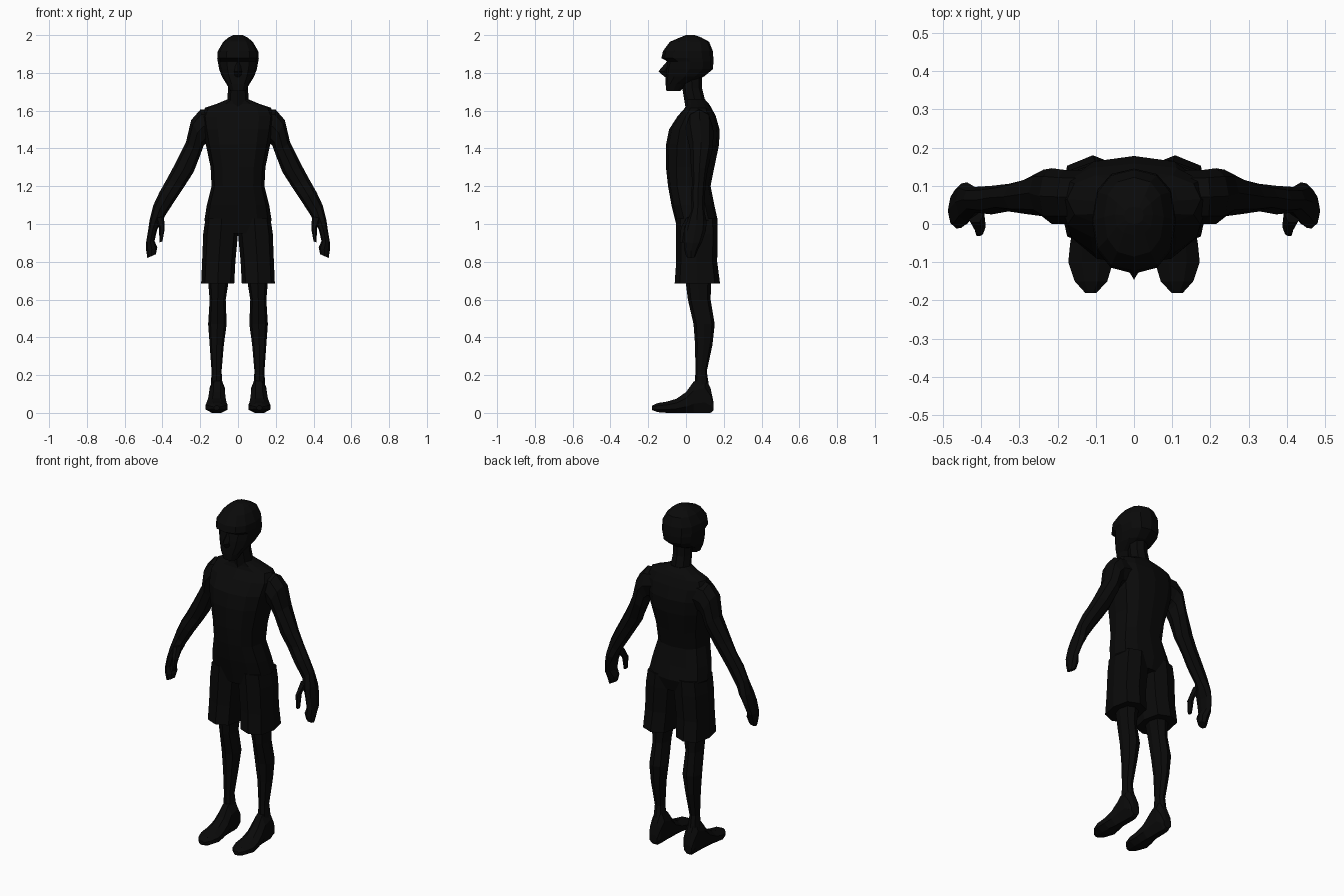
import bpy, bmesh, math
from mathutils import Vector

black = bpy.data.materials.new("black")
black.diffuse_color = (0.003, 0.003, 0.003, 1)


def cross(x0, z0, x1, z1, yf, yb):
    """Ring spanning an inner and an outer point in XZ, and a depth range in Y."""
    c = Vector(((x0 + x1) / 2, (yf + yb) / 2, (z0 + z1) / 2))
    return c, Vector((x1 - x0, 0, z1 - z0)) / 2, Vector((0, yb - yf, 0)) / 2


def level(z, x0, x1, yf, yb):
    return cross(x0, z, x1, z, yf, yb)


def centred(z, hw, yf, yb):
    return level(z, -hw, hw, yf, yb)


def upright(y, x0, x1, z0, z1):
    """Vertical ring facing along Y."""
    c = Vector(((x0 + x1) / 2, y, (z0 + z1) / 2))
    return c, Vector(((x1 - x0) / 2, 0, 0)), Vector((0, 0, (z1 - z0) / 2))


def loft(name, rings, n=8, square=1.0, half=False, mirror=False):
    """Skin closed rings; square < 1 makes the sections boxier."""
    bm = bmesh.new()
    shift = math.pi / n if half else 0
    grow = 1 / math.cos(shift) ** square

    def bend(t):
        return math.copysign(abs(t) ** square, t) * grow if abs(t) > 1e-6 else 0

    loops = []
    for c, u, v in rings:
        angles = [2 * math.pi * i / n + shift for i in range(n)]
        loops.append([bm.verts.new(c + u * bend(math.cos(a)) + v * bend(math.sin(a)))
                      for a in angles])
    for a, b in zip(loops, loops[1:]):
        for i in range(n):
            j = (i + 1) % n
            bm.faces.new((a[i], a[j], b[j], b[i]))
    bm.faces.new(loops[0])
    bm.faces.new(loops[-1])
    bmesh.ops.recalc_face_normals(bm, faces=bm.faces)
    mesh = bpy.data.meshes.new(name)
    bm.to_mesh(mesh)
    bm.free()
    mesh.materials.append(black)
    ob = bpy.data.objects.new(name, mesh)
    bpy.context.collection.objects.link(ob)
    if mirror:
        ob.modifiers.new("mirror", 'MIRROR').use_mirror_merge = False
    return ob


# Head with a brow that overhangs the face
loft("head", [centred(*r) for r in (
    (1.703, .04, -.104, -.03), (1.74, .06, -.108, .0), (1.78, .085, -.108, .095),
    (1.82, .1, -.106, .143), (1.86, .107, -.097, .145), (1.878, .11, -.13, .145),
    (1.915, .107, -.122, .142), (1.965, .078, -.085, .122), (1.988, .05, -.03, .08),
    (2.0, .025, .0, .045))], n=12, square=.85)

# Nose wedge
loft("nose", [centred(*r) for r in (
    (1.778, .018, -.112, -.08), (1.808, .02, -.146, -.08), (1.862, .01, -.1, -.07))], n=4)

loft("neck", [centred(*r) for r in (
    (1.6, .07, .0, .12), (1.66, .056, -.01, .1), (1.72, .053, -.02, .085),
    (1.8, .053, -.03, .085))])

# Torso from hips to shoulders
loft("torso", [centred(*r) for r in (
    (.95, .14, -.04, .15), (1.02, .178, -.057, .168), (1.1, .165, -.077, .15),
    (1.2, .14, -.095, .13), (1.3, .145, -.106, .15), (1.42, .17, -.106, .175),
    (1.5, .185, -.09, .178), (1.57, .195, -.045, .158), (1.615, .175, -.005, .135),
    (1.635, .115, .0, .122), (1.66, .056, .0, .1))], n=12, square=.8)

# Wide shorts legs
loft("shorts", [level(*r) for r in (
    (1.03, .0, .172, -.054, .165), (.95, .0, .184, -.052, .168),
    (.8, .014, .19, -.052, .165), (.685, .02, .195, -.06, .18))],
    square=.75, mirror=True)

loft("leg", [level(*r) for r in (
    (.78, .045, .16, -.01, .135), (.68, .052, .157, .0, .133), (.6, .065, .15, .01, .13),
    (.47, .06, .158, .04, .152), (.36, .075, .15, .048, .14), (.22, .087, .14, .05, .11),
    (.12, .08, .145, .045, .125))], square=.9, mirror=True)

# Foot from heel to toe
loft("foot", [upright(*r) for r in (
    (.145, .088, .138, .012, .06), (.13, .076, .146, .0, .13), (.1, .07, .15, .0, .19),
    (.04, .07, .152, .0, .165), (.0, .065, .158, .0, .11), (-.05, .06, .167, .0, .075),
    (-.1, .055, .172, .0, .06), (-.15, .07, .155, .004, .052),
    (-.18, .098, .128, .015, .038))], half=True, mirror=True)

# Arm running into the palm and curled fingers
loft("arm", [cross(*r) for r in (
    (.1, 1.45, .13, 1.61, .0, .14), (.17, 1.425, .2, 1.605, .0, .142),
    (.182, 1.415, .248, 1.55, .0, .146), (.2, 1.365, .275, 1.435, .02, .142),
    (.235, 1.275, .343, 1.3, .027, .115), (.28, 1.205, .378, 1.235, .033, .105),
    (.33, 1.13, .415, 1.17, .025, .1), (.385, 1.045, .448, 1.1, .03, .097),
    (.405, 1.01, .468, 1.02, .005, .109), (.428, .97, .476, .965, -.01, .106),
    (.442, .91, .487, .9, -.012, .085), (.427, .875, .486, .86, -.01, .065),
    (.435, .84, .48, .82, .0, .05))], mirror=True)

loft("thumb", [cross(*r) for r in (
    (.392, 1.04, .44, 1.03, .0, .06), (.388, .975, .418, .985, -.03, .015),
    (.4, .908, .416, .902, -.034, -.005))], n=6, mirror=True)
